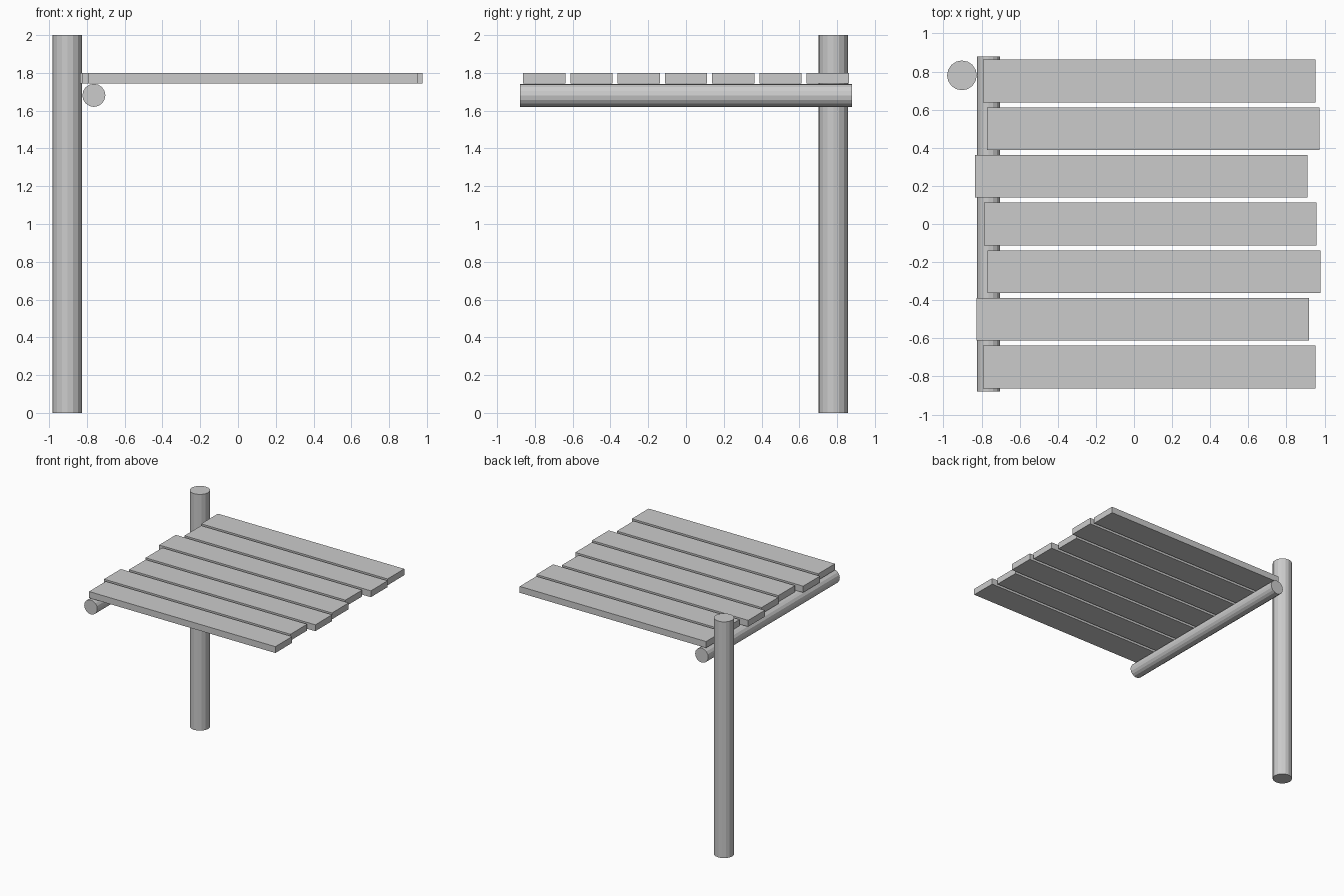
import bpy
from math import pi

if "Cube" in bpy.data.objects:
    bpy.data.objects.remove(bpy.data.objects["Cube"])


def cylinder(name, radius, length, location, rotation=(0, 0, 0)):
    bpy.ops.mesh.primitive_cylinder_add(vertices=16, radius=radius, depth=length,
                                        location=location, rotation=rotation)
    bpy.context.object.name = name


def box(name, size, location):
    bpy.ops.mesh.primitive_cube_add(size=1, location=location)
    obj = bpy.context.object
    obj.name = name
    obj.scale = size


# Upright corner post
cylinder("corner_post", 0.078, 2.0, (-0.903, 0.78, 1.0))

# Horizontal support beam under the plank ends
cylinder("support_beam", 0.061, 1.76, (-0.763, 0, 1.681), (pi / 2, 0, 0))

# Deck planks, each shifted a little lengthwise
shifts = [0.081, 0.047, 0.105, 0.086, 0.037, 0.10, 0.081]
for i, x in enumerate(shifts):
    box(f"deck_plank_{i + 1}", (1.745, 0.224, 0.054), (x, (i - 3) * 0.25, 1.772))
